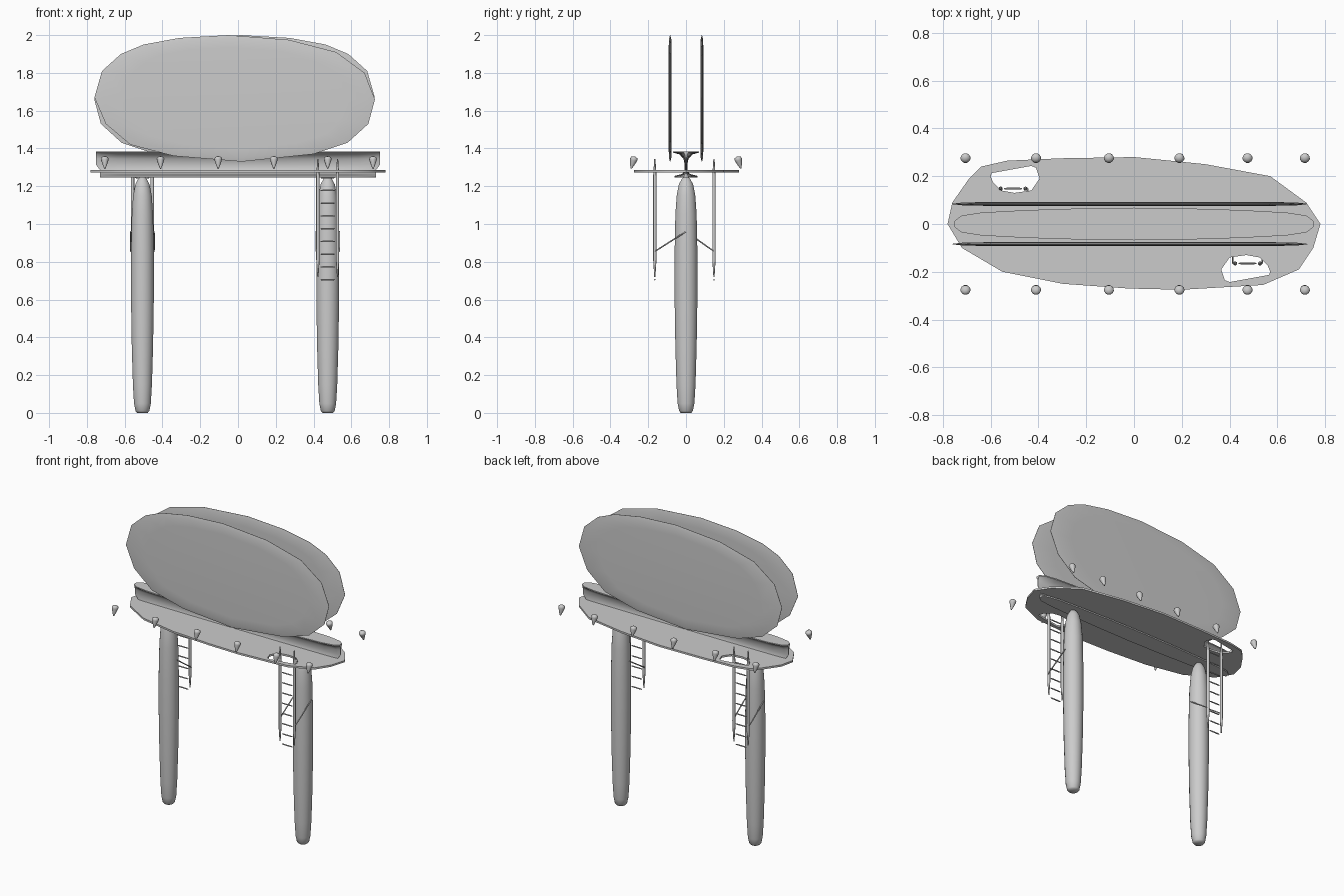
import bpy, bmesh, math
from mathutils import Vector

if "Cube" in bpy.data.objects:
    bpy.data.objects.remove(bpy.data.objects["Cube"], do_unlink=True)

grey = bpy.data.materials.new("plain grey")
grey.use_nodes = True
GREY = (0.6, 0.6, 0.6, 1)
grey.diffuse_color = GREY
grey.node_tree.nodes["Principled BSDF"].inputs["Base Color"].default_value = GREY


def finish(name, bm, angle=35):
    bmesh.ops.recalc_face_normals(bm, faces=bm.faces)
    mesh = bpy.data.meshes.new(name)
    bm.to_mesh(mesh)
    bm.free()
    mesh.materials.append(grey)
    obj = bpy.data.objects.new(name, mesh)
    bpy.context.collection.objects.link(obj)
    bpy.ops.object.select_all(action="DESELECT")
    obj.select_set(True)
    bpy.context.view_layer.objects.active = obj
    bpy.ops.object.shade_smooth_by_angle(angle=math.radians(angle))
    return obj


def loft(bm, rings):
    """Join rings of points into a closed, capped skin."""
    loops = [[bm.verts.new(p) for p in ring] for ring in rings]
    n = len(loops[0])
    for a, b in zip(loops, loops[1:]):
        for i in range(n):
            j = (i + 1) % n
            bm.faces.new((a[i], a[j], b[j], b[i]))
    bm.faces.new(loops[0][::-1])
    bm.faces.new(loops[-1])


def spin(bm, base, axis, profile, sides=16):
    """Round body about an axis; profile holds (radius, distance)."""
    base, axis = Vector(base), Vector(axis).normalized()
    u = axis.orthogonal().normalized()
    v = axis.cross(u)
    turns = [math.tau * i / sides for i in range(sides)]
    loft(bm, [[base + axis * h + (u * math.cos(t) + v * math.sin(t)) * r
               for t in turns] for r, h in profile])


def rod(bm, start, end, r, sides=8, taper=1.0):
    start, end = Vector(start), Vector(end)
    length = (end - start).length
    spin(bm, start, end - start,
         [(r * taper, 0), (r, length * .15), (r, length * .85), (r * taper, length)], sides)


# Sign panels: thin pillowed ovals, the back one turned half round
panel = [(-.76, 1.67), (-.72, 1.81), (-.62, 1.9), (-.5, 1.95), (-.31, 1.985), (-.05, 2),
         (.27, 1.975), (.52, 1.91), (.67, 1.8), (.725, 1.66), (.69, 1.53), (.58, 1.43),
         (.4, 1.37), (.02, 1.33), (-.34, 1.36), (-.57, 1.42), (-.7, 1.53)]
layers = [(.8, -.008), (.94, -.006), (1, -.001), (1, .001), (.94, .006), (.8, .008)]
for name, side in (("front_panel", -1), ("back_panel", 1)):
    bm = bmesh.new()
    rings = []
    for s, d in layers:
        rings.append([((-.018 + (x + .018) * s) if side < 0 else (-.018 - (x + .018) * s),
                       side * .084 + d, 1.665 + (z - 1.665) * s) for x, z in panel])
    loft(bm, rings)
    finish(name, bm)

# Walkway deck with two ladder openings
deck = [(-.78, 0), (-.76, .09), (-.69, .19), (-.64, .24), (-.53, .265), (-.3, .275), (0, .28),
        (.3, .25), (.57, .2), (.72, .09), (.78, 0), (.75, -.1), (.69, -.19), (.54, -.255),
        (.2, -.275), (-.02, -.27), (-.3, -.25), (-.55, -.2), (-.72, -.1)]
hole = [(-.6, .2), (-.59, .175), (-.555, .14), (-.5, .13), (-.43, .14), (-.395, .19),
        (-.41, .235), (-.43, .243), (-.595, .213)]
opposite = [(-.03 - x, -y) for x, y in hole]
curve = bpy.data.curves.new("deck_outline", "CURVE")
curve.dimensions = "2D"
curve.fill_mode = "BOTH"
curve.extrude = .006
for outline in (deck, hole, opposite):
    spline = curve.splines.new("POLY")
    spline.points.add(len(outline) - 1)
    for point, (x, y) in zip(spline.points, outline):
        point.co = (x, y, 0, 1)
    spline.use_cyclic_u = True
helper = bpy.data.objects.new("deck_helper", curve)
bpy.context.collection.objects.link(helper)
bpy.context.view_layer.update()
bm = bmesh.new()
bm.from_mesh(helper.to_mesh())
bmesh.ops.remove_doubles(bm, verts=bm.verts, dist=.0005)
bmesh.ops.translate(bm, verts=bm.verts, vec=(0, 0, 1.279))
bpy.data.objects.remove(helper, do_unlink=True)
finish("walkway_deck", bm)

# Main beam: flared I section, narrowing towards both ends
half = [(1, 1.385), (1, 1.378), (.5, 1.368), (.2, 1.345), (.1, 1.315),
        (.1, 1.285), (.3, 1.265), (.9, 1.255), (.9, 1.246)]
section = half + [(-y, z) for y, z in reversed(half)]
stations = [(-1, .012), (-.96, .035), (-.85, .048), (-.6, .058), (-.3, .065), (0, .068)]
stations += [(-x, w) for x, w in reversed(stations[:-1])]
bm = bmesh.new()
loft(bm, [[(x * (.752 if z > 1.3 else .73), y * w, z) for y, z in section]
          for x, w in stations])
finish("main_beam", bm)

# Posts, each with a ladder and two braces
pole = [(.028, 0), (.037, .01), (.045, .05), (.051, .15), (.057, .35), (.061, .6), (.061, .85),
        (.057, 1.05), (.05, 1.15), (.038, 1.21), (.022, 1.24), (.008, 1.25)]
for tag, cx, ly in (("left", .475, -.165), ("right", -.506, .148)):
    bm = bmesh.new()
    spin(bm, (cx, 0, 0), (0, 0, 1), pole, 20)
    finish(tag + "_post", bm, 50)

    bm = bmesh.new()
    for s in (-1, 1):
        x = cx + s * .052
        rod(bm, (x, ly, .72), (x, ly, 1.345), .009, 8, .35)
    finish(tag + "_ladder_rails", bm, 50)

    bm = bmesh.new()
    for i in range(9):
        z = .705 + i * .0675
        rod(bm, (cx - .038, ly, z), (cx + .038, ly, z), .004, 6, .6)
    finish(tag + "_ladder_rungs", bm, 50)

    bm = bmesh.new()
    for s in (-1, 1):
        x = cx + s * .062
        rod(bm, (x, ly, .855), (x, 0, .96), .004, 6, .7)
    finish(tag + "_ladder_braces", bm, 50)

# Lamps: small drops along both sides, points leaning outwards
drop = [(.003, 0), (.011, .02), (.019, .045), (.021, .054), (.017, .062), (.006, .067)]
for tag, side in (("front", -1), ("back", 1)):
    for i, x in enumerate((-.705, -.41, -.105, .19, .475, .715)):
        bm = bmesh.new()
        spin(bm, (x, side * .291, 1.293), (0, -side * .3, 1), drop, 12)
        finish(f"{tag}_lamp_{i + 1}", bm, 50)
